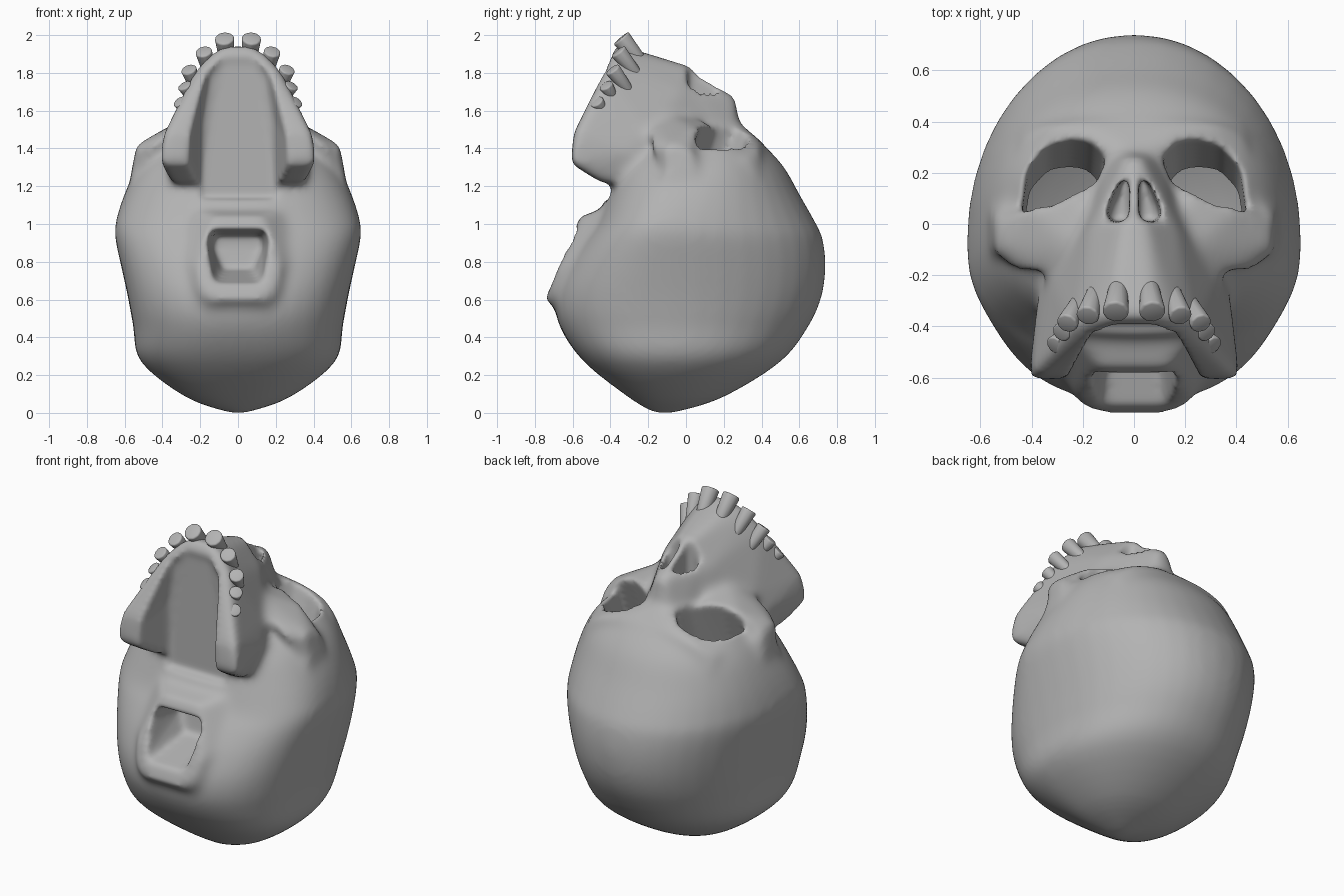
import bpy, bmesh, math
from mathutils import Matrix, Vector

default_cube = bpy.data.objects.get("Cube")
if default_cube:
    bpy.data.objects.remove(default_cube, do_unlink=True)

BONE_COLOUR = (0.45, 0.45, 0.45, 1.0)
bone = bpy.data.materials.new("grey_bone")
bone.use_nodes = True
bone.diffuse_color = BONE_COLOUR
bone.node_tree.nodes["Principled BSDF"].inputs["Base Color"].default_value = BONE_COLOUR


def make_object(name, mesh_builder, material=bone):
    """Turn a finished bmesh into a linked object."""
    bmesh.ops.recalc_face_normals(mesh_builder, faces=mesh_builder.faces)
    mesh = bpy.data.meshes.new(name)
    mesh_builder.to_mesh(mesh)
    mesh_builder.free()
    obj = bpy.data.objects.new(name, mesh)
    obj.data.materials.append(material)
    bpy.context.scene.collection.objects.link(obj)
    return obj


def curve_through(rings, steps=4):
    """Fill in rings between the given ones along a smooth curve."""
    rings = [Vector(r) for r in rings]
    filled = []
    for i in range(len(rings) - 1):
        before, start = rings[max(i - 1, 0)], rings[i]
        end, after = rings[i + 1], rings[min(i + 2, len(rings) - 1)]
        for step in range(steps):
            t = step / steps
            leave, arrive = (end - before) / 2, (after - start) / 2
            bend = (end - start) * 3 - leave * 2 - arrive
            filled.append(start + leave * t + bend * t**2 + (start * 2 - end * 2 + leave + arrive) * t**3)
    return filled + [rings[-1]]


def add_cranium(builder, rings, segments=40):
    """Skin egg-shaped rings given as height, half width, front and back."""
    loops = []
    for height, half_width, front, back in curve_through(rings):
        widest = max(front, min(back, -.08 + max(0, height - 1) * .5))
        loop = []
        for step in range(segments):
            angle = math.tau * step / segments
            c, s = math.cos(angle), math.sin(angle)
            reach, power = (back - widest, 2.1) if s > 0 else (widest - front, 2.5)
            x = half_width * math.copysign(abs(c) ** (2 / power), c)
            y = widest + reach * math.copysign(abs(s) ** (2 / power), s)
            loop.append(builder.verts.new((x, y, height)))
        loops.append(loop)
    for lower, upper in zip(loops, loops[1:]):
        for i in range(segments):
            j = (i + 1) % segments
            builder.faces.new((lower[i], lower[j], upper[j], upper[i]))
    builder.faces.new(loops[0][::-1])
    builder.faces.new(loops[-1])


def add_hull(builder, points):
    """Wrap a convex block around points."""
    verts = [builder.verts.new(p) for p in points]
    result = bmesh.ops.convex_hull(builder, input=verts)
    spare = {v for v in result["geom_interior"] + result["geom_unused"]
             if isinstance(v, bmesh.types.BMVert)}
    bmesh.ops.delete(builder, geom=list(spare), context="VERTS")


def flipped(points):
    return [(-x, y, z) for x, y, z in points]


def add_span(builder, points):
    """One block that crosses the middle."""
    add_hull(builder, points + flipped(points))


def add_pair(builder, points):
    """Two blocks, left and right."""
    add_hull(builder, points)
    add_hull(builder, flipped(points))


# Solid masses of the skull
skull_builder = bmesh.new()

# Cranium
add_cranium(skull_builder, [
    (0.0, .04, -.17, -.07), (.08, .27, -.3, .19), (.27, .515, -.54, .5),
    (.46, .555, -.67, .65), (.62, .585, -.69, .72), (.78, .62, -.63, .74),
    (.92, .65, -.54, .725), (1.0, .65, -.48, .69), (1.15, .605, -.42, .605),
    (1.3, .53, -.36, .52), (1.42, .42, -.24, .41), (1.5, .28, -.1, .31),
])

# Upper jaw
add_span(skull_builder, [
    (.07, -.24, 1.9), (.08, -.365, 1.95), (.165, -.375, 1.89), (.24, -.41, 1.8),
    (.3, -.48, 1.66), (.4, -.595, 1.48), (.415, -.61, 1.32), (.36, -.45, 1.22), (.38, -.3, 1.38),
    (.33, -.2, 1.48), (.17, -.02, 1.7), (.04, .035, 1.83), (.12, .2, 1.5), (.3, 0, 1.2),
])

# Nasal bridge
add_span(skull_builder, [
    (.03, .26, 1.675), (.04, .29, 1.5), (.12, .1, 1.67), (.155, 0, 1.7),
    (.19, 0, 1.5), (.13, .25, 1.42), (.04, .03, 1.8),
])

# Cheekbones, running back into the temples
add_pair(skull_builder, [
    (.2, .17, 1.53), (.2, -.12, 1.6), (.37, -.2, 1.48), (.47, -.19, 1.4),
    (.54, -.08, 1.42), (.54, .02, 1.39), (.4, .06, 1.5), (.57, -.06, 1.2), (.3, 0, 1.2),
])
add_pair(skull_builder, [
    (.54, -.12, 1.4), (.55, .05, 1.37), (.6, -.12, 1.05), (.6, .05, 1.05),
    (.47, 0, 1.1), (.44, .05, 1.38), (.46, -.1, 1.38),
])

# Brow and outer eye rims
add_span(skull_builder, [
    (.05, .3, 1.52), (.05, .39, 1.41), (.17, .405, 1.43), (.31, .4, 1.41),
    (.43, .33, 1.35), (.5, .2, 1.3), (.55, .15, 1.2), (.44, .38, 1.25), (.3, 0, 1.2), (.52, .03, 1.35),
])

# Raised rim around the spinal opening
add_span(skull_builder, [
    (.13, -.745, .6), (.21, -.71, .64), (.22, -.68, .76), (.26, -.58, .83), (.32, -.5, .86),
    (.22, -.53, .96), (.13, -.56, 1.04), (.25, -.41, 1.09), (.3, -.4, .7), (.2, -.63, .51),
])
skull = make_object("skull", skull_builder)


# Cutters for the hollows
hollow_builder = bmesh.new()

# Eye sockets lean forward as they go deeper
socket_rim = [(.1, .27), (.16, .345), (.24, .365), (.34, .35), (.42, .27), (.45, .08), (.3, .09), (.14, .18)]
SOCKET_FLOOR = 1.08
socket = []
for x, y in socket_rim:
    socket.append((x, y + .09, 1.8))
    socket.append((.29 + (x - .29) * .9, y - .16, SOCKET_FLOOR))
add_pair(hollow_builder, socket)

# Nose opening, parted by a thin septum
nostril = [(.02, .02), (.07, .005), (.12, .02), (.11, .07), (.05, .18), (.02, .18)]
add_pair(hollow_builder, [(x * s, y, z) for x, y in nostril for z, s in ((1.52, .8), (1.95, 1.1))])

# Palate
add_span(hollow_builder, [
    (.08, -.385, 1.87), (.15, -.395, 1.78), (.19, -.4, 1.55), (.2, -.38, 1.13),
    (.09, -.5, 1.95), (.18, -.5, 1.85), (.24, -.7, 1.65), (.29, -.7, 1.4), (.28, -.7, 1.16),
])

# Spinal opening
add_span(hollow_builder, [
    (.18, -.85, 1.01), (.2, -.85, .92), (.14, -.85, .65),
    (.12, -.38, .94), (.13, -.38, .88), (.08, -.4, .76),
])
hollows = make_object("hollow_cutter", hollow_builder)
hollows.hide_render = True


# Blend the masses, carve the hollows and soften the result
def add_remesh(voxel):
    remesh = skull.modifiers.new("blend", "REMESH")
    remesh.mode = "VOXEL"
    remesh.voxel_size = voxel


def add_smooth(rounds):
    smooth = skull.modifiers.new("soften", "SMOOTH")
    smooth.factor = 0.5
    smooth.iterations = rounds


add_remesh(.02)
add_smooth(12)
carve = skull.modifiers.new("carve", "BOOLEAN")
carve.operation = "DIFFERENCE"
carve.object = hollows
carve.solver = "EXACT"
add_remesh(.016)
add_smooth(10)
bpy.context.view_layer.update()
finished = bpy.data.meshes.new_from_object(
    skull.evaluated_get(bpy.context.evaluated_depsgraph_get()))
skull.modifiers.clear()
skull.data = finished
bpy.data.objects.remove(hollows, do_unlink=True)

# Open the socket floors into the empty cranium
opening = bmesh.new()
opening.from_mesh(finished)
floors = []
for face in opening.faces:
    spot = face.calc_center_median()
    if abs(spot.x) < .44 and -.17 < spot.y < .3 and abs(spot.z - SOCKET_FLOOR) < .06:
        floors.append(face)
bmesh.ops.delete(opening, geom=floors, context="FACES")
opening.to_mesh(finished)
opening.free()
finished.materials.clear()
finished.materials.append(bone)
finished.polygons.foreach_set("use_smooth", [True] * len(finished.polygons))


# Teeth along the jaw: root, tip and half width
teeth = {
    "central_incisor": ((.06, -.24, 1.86), (.072, -.345, 1.985), .054),
    "side_incisor": ((.15, -.26, 1.79), (.182, -.36, 1.915), .047),
    "canine": ((.215, -.3, 1.7), (.262, -.39, 1.82), .044),
    "front_premolar": ((.24, -.38, 1.66), (.285, -.425, 1.735), .04),
    "rear_premolar": ((.265, -.43, 1.59), (.31, -.475, 1.65), .04),
}
for tooth_name, (root, tip, width) in teeth.items():
    for side, sign in (("left", 1), ("right", -1)):
        builder = bmesh.new()
        start, end = (Vector((x * sign, y, z)) for x, y, z in (root, tip))
        bmesh.ops.create_cone(builder, cap_ends=True, segments=10, radius1=width * .7,
                              radius2=width, depth=(end - start).length)
        aim = (end - start).to_track_quat("Z", "Y").to_matrix().to_4x4()
        builder.transform(Matrix.Translation((start + end) / 2) @ aim)
        tooth = make_object(side + "_" + tooth_name, builder)
        bevel = tooth.modifiers.new("rounded", "BEVEL")
        bevel.width = width * .6
        bevel.segments = 3
        for face in tooth.data.polygons:
            face.use_smooth = True
